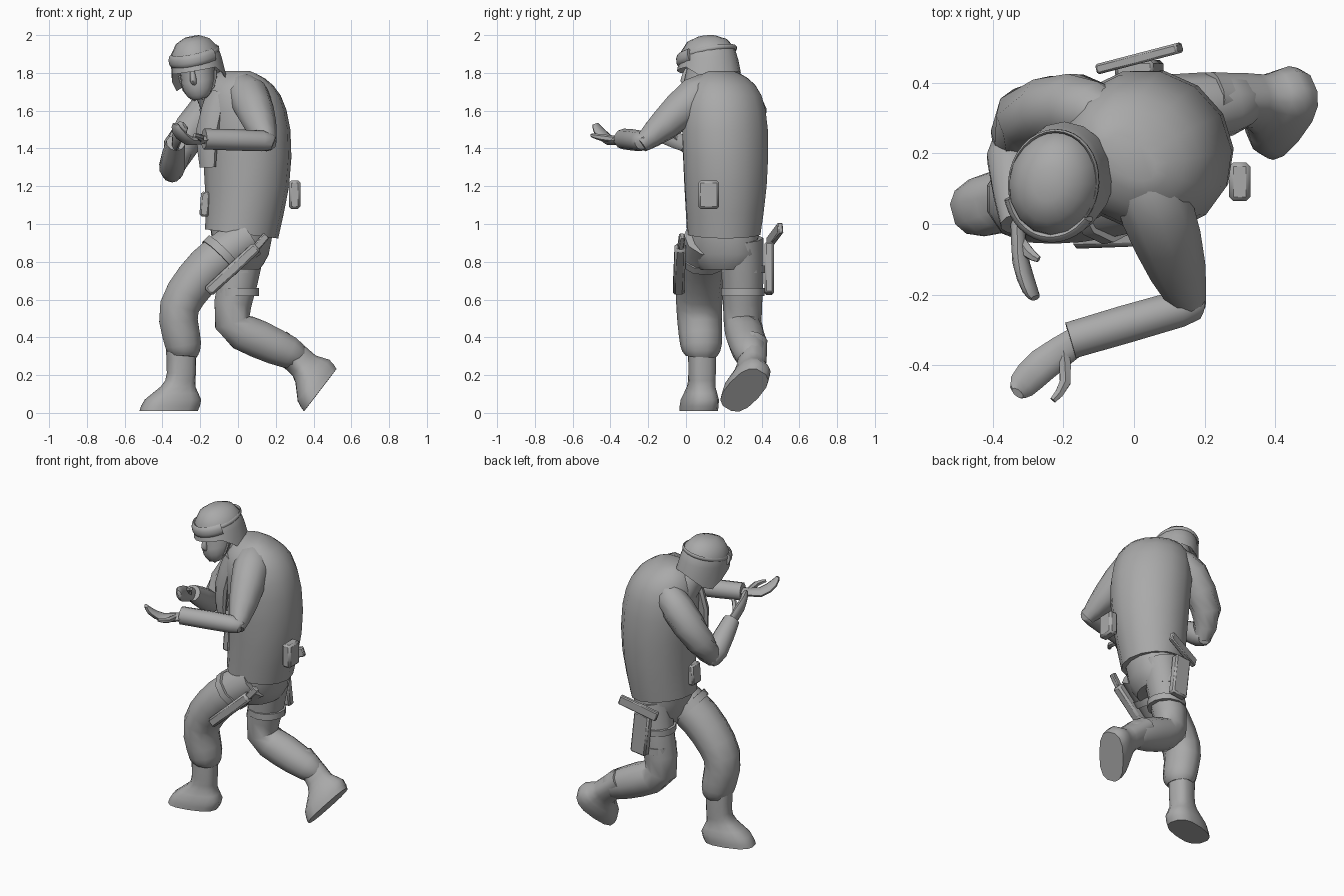
import bpy, bmesh
from math import cos, sin, pi, radians, copysign
from mathutils import Vector, Matrix, Euler

if "Cube" in bpy.data.objects:
    bpy.data.objects.remove(bpy.data.objects["Cube"])

grey = bpy.data.materials.new("plain grey")
grey.use_nodes = True
colour = (.4, .4, .4, 1)
grey.diffuse_color = colour
grey.node_tree.nodes["Principled BSDF"].inputs["Base Color"].default_value = colour


def spline(points, steps):
    """Smooth path through points of any dimension."""
    points = [Vector(p) for p in points]
    result = []
    for i in range(len(points) - 1):
        before, start = points[max(i - 1, 0)], points[i]
        end, after = points[i + 1], points[min(i + 2, len(points) - 1)]
        for k in range(steps):
            t = k / steps
            leave, arrive = (end - before) / 2, (after - start) / 2
            bend = (start - end) * 2 + leave + arrive
            result.append(start + leave * t + ((end - start) - leave - bend) * t * t + bend * t ** 3)
    return result + [points[-1]]


def loft(name, rings, sides, shape=None, frame=None, angle=45, power=1):
    """Skin rings of (centre, half axis, half axis), closed at both ends; low power squares the rings."""
    bm = bmesh.new()
    turns = [2 * pi * (i + .5) / sides for i in range(sides)]
    circle = [[copysign(abs(f(a)) ** power, f(a)) for f in (cos, sin)] for a in turns]
    loops = [[bm.verts.new(c + u * a + v * b) for a, b in circle] for c, u, v in rings]
    for low, high in zip(loops, loops[1:]):
        for i in range(sides):
            j = (i + 1) % sides
            bm.faces.new((low[i], low[j], high[j], high[i]))
    bm.faces.new(loops[0])
    bm.faces.new(loops[-1])
    if shape:
        for vert in bm.verts:
            shape(vert.co)
    bmesh.ops.recalc_face_normals(bm, faces=bm.faces)
    mesh = bpy.data.meshes.new(name)
    bm.to_mesh(mesh)
    bm.free()
    mesh.materials.append(grey)
    ob = bpy.data.objects.new(name, mesh)
    bpy.context.collection.objects.link(ob)
    if frame:
        ob.matrix_world = frame
    bpy.ops.object.select_all(action="DESELECT")
    ob.select_set(True)
    bpy.context.view_layer.objects.active = ob
    bpy.ops.object.shade_smooth_by_angle(angle=radians(angle))
    return ob


def limb(name, points, ref=(0, 0, 1), flat=1, steps=2, sides=10, **options):
    """Tube along (x, y, z, radius); flat scales the radius along ref."""
    path = spline(points, steps)
    rings = []
    for i, p in enumerate(path):
        along = (path[min(i + 1, len(path) - 1)] - path[max(i - 1, 0)]).to_3d()
        across = along.cross(Vector(ref)).normalized()
        rings.append((p.to_3d(), across * p[3], across.cross(along).normalized() * p[3] * flat))
    return loft(name, rings, sides, **options)


def stack(name, rows, centre=(0, 0), yaw=0, steps=2, sides=14, **options):
    """Level rings of (height, half width, half depth)."""
    turn = Matrix.Rotation(radians(yaw), 3, "Z")
    rings = [(Vector((*centre, z)), turn @ Vector((w, 0, 0)), turn @ Vector((0, d, 0)))
             for z, w, d in spline(rows, steps)]
    return loft(name, rings, sides, **options)


def bar(name, start, end, width, thickness, ref=(0, 0, 1)):
    """Bevelled box between two points; thickness runs along ref."""
    radius = width / 2 ** .5
    ob = limb(name, [(*start, radius), (*end, radius)], ref, thickness / width, steps=1, sides=4, angle=30)
    bevel = ob.modifiers.new("bevel", "BEVEL")
    bevel.width, bevel.segments = min(width, thickness) / 5, 1
    return ob


# Torso, hunched at the top, with a slanted hem
def hunch(co):
    arch = .25 * (co.z - 1.3) ** 2
    co.x -= arch
    co.y -= arch / 3
    if co.z < 1:
        co.z -= co.x / 8


stack("jacket", [(.95, .19, .2), (1.2, .225, .22), (1.5, .245, .225), (1.68, .22, .2),
                 (1.77, .16, .13), (1.81, .09, .05)], (.05, .21), yaw=-36, shape=hunch)
stack("pelvis", [(.76, .09, .13), (.84, .14, .19), (1, .17, .18)], (.02, .2), yaw=-20)
limb("jacket_flap", [(-.11, .08, 1.7, .06), (-.16, .06, 1.5, .07), (-.16, .06, 1.3, .05)],
     ref=(-.6, -.8, 0), flat=.5)

# Arms with loose cuffs
limb("left_upper_arm", [(.01, .15, 1.71, .09), (.06, .05, 1.67, .11), (.12, -.12, 1.52, .085),
                        (.16, -.24, 1.42, .045)])
limb("left_forearm", [(.19, -.23, 1.43, .03), (.13, -.24, 1.44, .055), (-.18, -.33, 1.45, .055)])
limb("right_upper_arm", [(-.08, .3, 1.66, .08), (-.17, .33, 1.59, .1), (-.31, .3, 1.4, .09),
                         (-.35, .21, 1.26, .05)])
limb("right_forearm", [(-.34, .25, 1.25, .04), (-.35, .19, 1.3, .07), (-.33, 0, 1.43, .05)])


# Hands: a cupped mitten and a thumb
def hand(name, wrist, knuckle, tip, spread, thumb):
    wrist, knuckle, tip, spread, thumb = map(Vector, (wrist, knuckle, tip, spread, thumb))
    curl = knuckle.lerp(tip, .6) + (knuckle - wrist) / 6
    limb(name, [(*wrist, .02), (*knuckle, .024), (*curl, .02), (*tip, .01)], ref=spread, flat=2)
    root = wrist.lerp(knuckle, .4)
    bend = root.lerp(thumb, .5) + spread
    limb(name + "_thumb", [(*root, .018), (*bend, .018), (*thumb, .01)], sides=6)


hand("left_hand", (-.16, -.33, 1.45), (-.26, -.4, 1.44), (-.33, -.48, 1.53), (.02, -.02, 0), (-.23, -.5, 1.47))
hand("right_hand", (-.33, 0, 1.42), (-.32, -.11, 1.47), (-.28, -.21, 1.52), (0, -.01, .02), (-.27, -.1, 1.51))

# Head parts share one tilted frame
pose = Euler((radians(5), radians(-9), radians(-14))).to_matrix().to_4x4()
tilt = Matrix.Translation((-.215, .12, 1.83)) @ pose


def jaw(co):
    co.y += .4 * min(co.z, 0) - .01


def rim(co):
    # Drops over the ears and the nape
    if co.z < 0:
        ear = 1 - min(abs(co.y - .04) / .12, 1) ** 2
        co.z -= .07 * ear + (.03 if co.y > 0 else 0)


def around(start, end, z, a, b, radius, count):
    angles = [radians(start + (end - start) * i / count) for i in range(count + 1)]
    return [(a * sin(t), -b * cos(t), z + .02 * (1 - cos(t)), radius) for t in angles]


stack("head", [(-.165, .035, .03), (-.14, .065, .06), (-.07, .09, .1), (.06, .09, .11)], shape=jaw, frame=tilt)
limb("nose", [(0, -.12, 0, .01), (0, -.14, -.06, .018), (0, -.12, -.08, .01)], ref=(0, 1, 0), frame=tilt)
limb("neck", [(-.11, .21, 1.62, .09), (-.2, .14, 1.8, .07)], ref=(0, 1, 0))
stack("helmet", [(.03, .1, .12), (-.01, .145, .17), (.03, .135, .16), (.09, .125, .145),
                 (.14, .09, .11), (.165, .04, .05)], steps=1, sides=16, shape=rim, frame=tilt)
limb("goggles", around(-62, 62, .045, .13, .155, .017, 8), flat=2, frame=tilt)
limb("goggle_strap", around(0, 360, .055, .125, .15, .006, 16), flat=2, sides=6, frame=tilt)
for x, side in ((-1, "right"), (1, "left")):
    limb(side + "_chin_strap", [(x * .1, -.02, -.03, .008), (x * .08, -.05, -.11, .008),
                                (x * .02, -.1, -.165, .008)], ref=(0, 1, 0), sides=6, frame=tilt)

# Legs in loose trousers
limb("left_leg", [(.05, .12, .93, .12), (-.16, .08, .77, .12), (-.31, .07, .56, .11),
                  (-.29, .08, .36, .1), (-.29, .08, .3, .075)], ref=(0, 1, 0), flat=1.1, steps=3)
limb("right_leg", [(.04, .29, .92, .12), (0, .3, .7, .11), (-.03, .3, .48, .1), (.11, .32, .39, .105),
                   (.27, .34, .32, .09), (.32, .35, .29, .065)], ref=(0, 1, 0))


# Boots share one shape, toe toward local -x
def toe(co):
    co.x -= max(0, .07 - .4 * co.z)


def boot(name, place, turn):
    stack(name, [(0, .155, .09), (.06, .15, .09), (.13, .09, .07), (.2, .075, .07), (.33, .08, .07)],
          shape=toe, power=.75, frame=Matrix.Translation(place) @ turn.to_4x4())


boot("left_boot", (-.3, .085, .01), Matrix.Rotation(radians(15), 3, "Z"))
# The rear boot pushes off its toe with the heel raised
heel = Vector((.5, .6, .65)).normalized()
side = Vector((-.8, 0, .6)).cross(heel).normalized()
boot("right_boot", (.47, .35, .165), Matrix((heel, side, heel.cross(side))).transposed())

# Thigh straps and gear
limb("left_thigh_strap", [(-.07, .09, .85, .13), (-.1, .085, .82, .13)], ref=(0, 1, 0), flat=1.1)
for z, place in ((.78, "upper"), (.66, "lower")):
    stack(place + "_right_strap", [(z, .115, .115), (z - .04, .115, .115)], (0, .3))
bar("left_thigh_sheath", (.1, -.03, .88), (-.16, -.04, .64), .06, .06)
bar("left_sheath_handle", (.15, -.02, .94), (.09, -.03, .87), .03, .04)
bar("right_holster", (0, .44, .9), (.03, .44, .63), .11, .05, ref=(0, 1, 0))
bar("pistol", (-.1, .44, .9), (.13, .5, .98), .03, .06)
bar("left_pouch", (.3, .12, 1.08), (.3, .12, 1.23), .06, .11, ref=(0, 1, 0))
bar("front_pouch", (-.18, .17, 1.04), (-.17, .17, 1.17), .05, .09, ref=(0, 1, 0))
